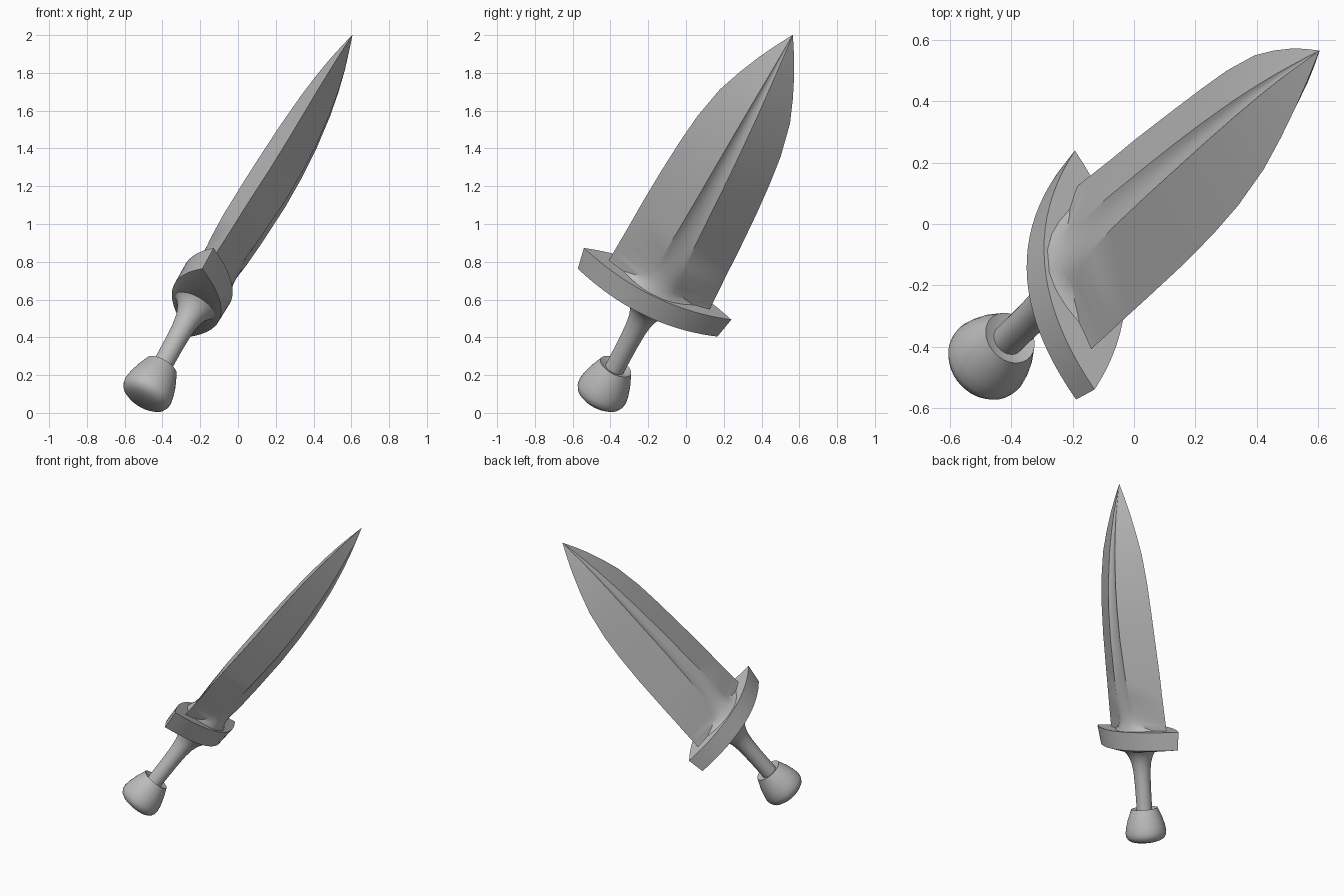
import bpy, bmesh, math
from mathutils import Vector

if "Cube" in bpy.data.objects:
    bpy.data.objects.remove(bpy.data.objects["Cube"])

# Local frame of the tilted dagger: s runs from the tip down, w is width, n is thickness
TIP = Vector((0.605, 0.565, 2.0))
A = Vector((0.4607, 0.4187, 0.7823)).normalized()
W = Vector((-0.074, 0.896, -0.436))
W = (W - A * W.dot(A)).normalized()
N = W.cross(A)

steel = bpy.data.materials.new("plain_grey")
steel.diffuse_color = (0.5, 0.5, 0.5, 1)
steel.use_nodes = True
steel.node_tree.nodes["Principled BSDF"].inputs["Base Color"].default_value = steel.diffuse_color


def place(s, w, n):
    return TIP - A * s + W * w + N * n


def loft(name, rings, angle=30):
    """Skin a list of equal-length closed rings of (s, w, n) points, with capped ends."""
    bm = bmesh.new()
    rows = [[bm.verts.new(place(*p)) for p in r] for r in rings]
    k = len(rows[0])
    for r0, r1 in zip(rows, rows[1:]):
        for i in range(k):
            j = (i + 1) % k
            bm.faces.new((r0[i], r0[j], r1[j], r1[i]))
    bm.faces.new(rows[0])
    bm.faces.new(rows[-1])
    bmesh.ops.recalc_face_normals(bm, faces=bm.faces)
    me = bpy.data.meshes.new(name)
    bm.to_mesh(me)
    bm.free()
    me.materials.append(steel)
    ob = bpy.data.objects.new(name, me)
    bpy.context.collection.objects.link(ob)
    bpy.ops.object.select_all(action='DESELECT')
    ob.select_set(True)
    bpy.context.view_layer.objects.active = ob
    bpy.ops.object.shade_smooth_by_angle(angle=math.radians(angle))
    return ob


def lathe(name, profile, sides=40):
    """Turned part from (s, radius); the grip leans slightly in thickness."""
    rings = []
    for s, r in profile:
        lean = 0.01 + 0.025 * max(0, s - 1.8)
        rings.append([(s, r * math.cos(t), lean + r * math.sin(t))
                      for t in (2 * math.pi * i / sides for i in range(sides))])
    return loft(name, rings, 40)


# Blade: two bevels per side meeting a central spine, grooved above and swelling into the guard
# (s, half width, spine half width, height at spine edge, crown of spine centre)
sections = [
    (0.0, 0.001, 0.0004, 0.0008, 0), (0.10, 0.055, 0.007, 0.026, -0.003),
    (0.20, 0.104, 0.013, 0.049, -0.005), (0.33, 0.158, 0.021, 0.072, -0.008),
    (0.47, 0.207, 0.029, 0.091, -0.011), (0.67, 0.246, 0.038, 0.109, -0.014),
    (0.85, 0.264, 0.045, 0.118, -0.015), (1.05, 0.277, 0.051, 0.122, -0.015),
    (1.30, 0.287, 0.059, 0.118, -0.012), (1.45, 0.290, 0.068, 0.109, -0.004),
    (1.54, 0.293, 0.080, 0.098, 0.010), (1.60, 0.295, 0.096, 0.084, 0.029),
    (1.635, 0.296, 0.112, 0.075, 0.046), (1.66, 0.296, 0.140, 0.062, 0.067),
    (1.675, 0.297, 0.180, 0.045, 0.090), (1.69, 0.297, 0.230, 0.030, 0.110),
]
rings = []
for s, half, lip, h, crown in sections:
    bow = 0.03 * math.sin(math.pi * s / 1.7) + 0.01 * max(0, s - 1.3) / 0.4
    side = [(x * lip, h + crown * (1 - x * x))
            for x in (-1, -0.75, -0.5, -0.2, 0.2, 0.5, 0.75, 1)]
    ring = [(-half, 0)] + side + [(half, 0)] + [(-x, -y) for x, y in side]
    rings.append([(s, x, y + bow) for x, y in ring])
loft("blade", rings, 24)

# Guard: leaf-shaped bar with pointed ends, wider on the blade side and domed below
steps = 20
us = [-1 + 2 * i / steps for i in range(steps + 1)]
rings = []
for s, half, depth in ((1.683, 0.435, 0.148), (1.81, 0.412, 0.146), (1.826, 0.25, 0.115)):
    upper = [(u * half, depth * (1 - u * u)) for u in us]
    lower = [(-x, -y) for x, y in upper[1:-1]]
    rings.append([(s, x - 0.01, y + 0.01) for x, y in upper + lower])
loft("guard", rings)

# Grip: slim round handle flaring into the guard
lathe("grip", [(1.805, 0.142), (1.815, 0.128), (1.84, 0.102), (1.875, 0.081),
               (1.92, 0.066), (1.98, 0.058), (2.08, 0.054), (2.18, 0.053), (2.28, 0.053)])

# Pommel: rounded knob with a flat rim at the grip
lathe("pommel", [(2.245, 0.05), (2.23, 0.09), (2.26, 0.102), (2.30, 0.118), (2.35, 0.132),
                 (2.39, 0.139), (2.415, 0.136), (2.437, 0.124), (2.452, 0.10),
                 (2.46, 0.07), (2.464, 0.03)])
